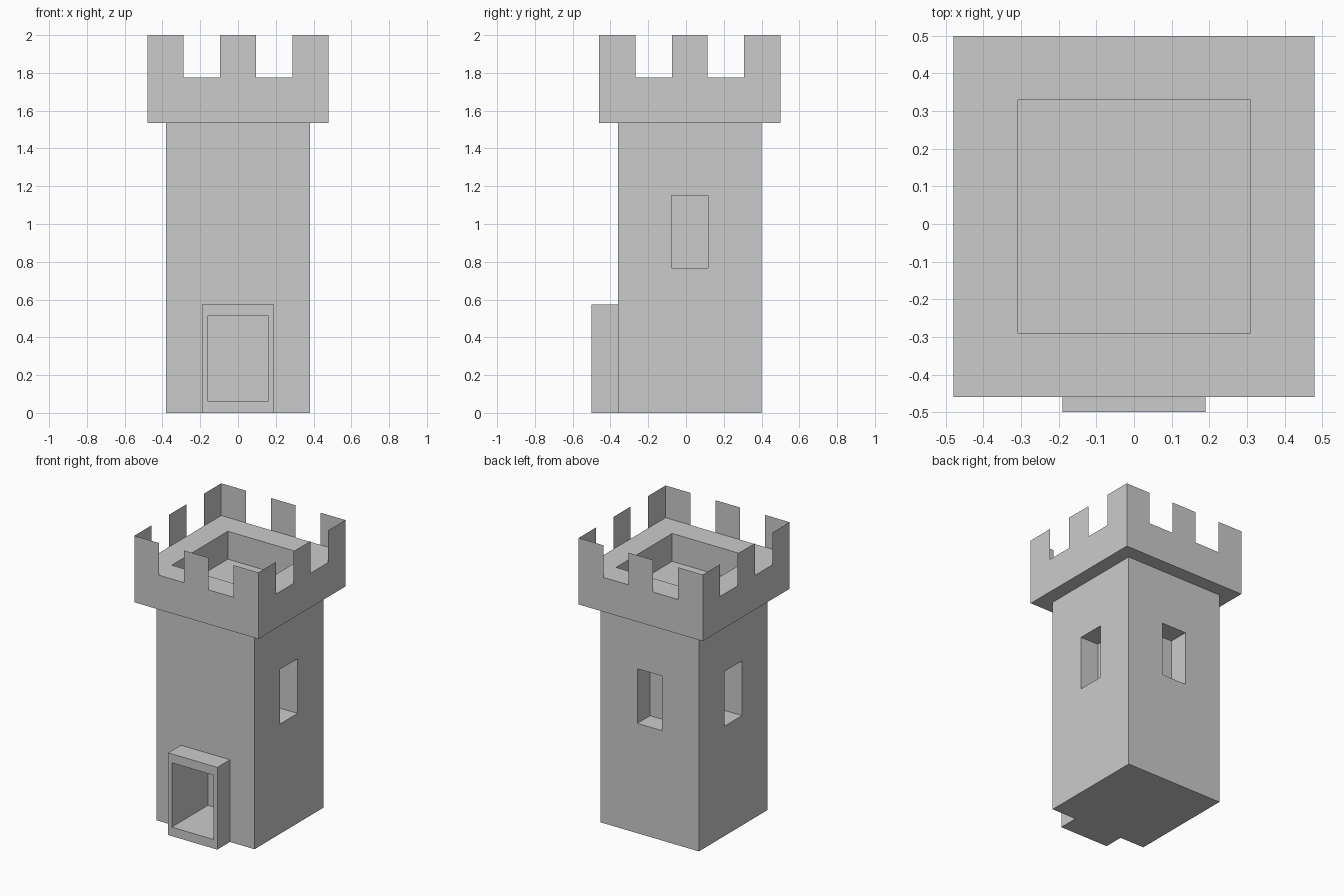
import bpy, bmesh, math
from mathutils import Matrix, Vector

if "Cube" in bpy.data.objects:
    bpy.data.objects.remove(bpy.data.objects["Cube"])

CY = 0.02                      # tower axis sits slightly behind the origin
BODY, RIM = 0.38, 0.48         # half widths of shaft and parapet
LEDGE, TOP = 1.775, 2.0


def add_object(name, bm):
    mesh = bpy.data.meshes.new(name)
    bm.to_mesh(mesh)
    bm.free()
    ob = bpy.data.objects.new(name, mesh)
    bpy.context.collection.objects.link(ob)
    return ob


def box(name, x0, x1, y0, y1, z0, z1):
    bm = bmesh.new()
    bmesh.ops.create_cube(bm, size=1)
    for v in bm.verts:
        v.co = Vector((x0 if v.co.x < 0 else x1,
                       y0 if v.co.y < 0 else y1,
                       z0 if v.co.z < 0 else z1))
    return add_object(name, bm)


def combine(target, tool, operation):
    tool.hide_render = True
    tool.hide_viewport = True
    mod = target.modifiers.new(tool.name, 'BOOLEAN')
    mod.operation = operation
    mod.solver = 'EXACT'
    mod.object = tool


# Shaft joined with the overhanging parapet and the door surround
tower = box("tower", -BODY, BODY, CY - BODY, CY + BODY, 0, 1.56)
combine(tower, box("parapet_block", -RIM, RIM, CY - RIM, CY + RIM, 1.535, LEDGE), 'UNION')
combine(tower, box("door_surround", -0.19, 0.19, -0.5, -0.2, 0, 0.575), 'UNION')

# Sunken roof, doorway and three window recesses
combine(tower, box("roof_cutter", -0.31, 0.31, CY - 0.31, CY + 0.31, 1.58, 1.9), 'DIFFERENCE')
combine(tower, box("door_cutter", -0.162, 0.162, -0.6, -0.1, 0.063, 0.513), 'DIFFERENCE')
D = 0.14
combine(tower, box("back_window_cutter", -0.096, 0.096, CY + BODY - D, 0.6, 0.768, 1.15), 'DIFFERENCE')
for name, s in (("right_window_cutter", 1), ("left_window_cutter", -1)):
    xs = sorted((s * (BODY - D), s * 0.6))
    combine(tower, box(name, *xs, CY - 0.096, CY + 0.096, 0.768, 1.15), 'DIFFERENCE')

# Paper-thin merlons on all four sides
bm = bmesh.new()
for k in range(4):
    place = Matrix.Translation((0, CY, 0)) @ Matrix.Rotation(k * math.pi / 2, 4, 'Z')
    for a, b in ((-RIM, -0.288), (-0.095, 0.095), (0.288, RIM)):
        pts = ((a, LEDGE), (b, LEDGE), (b, TOP), (a, TOP))
        bm.faces.new([bm.verts.new(place @ Vector((x, -RIM, z))) for x, z in pts])
bmesh.ops.remove_doubles(bm, verts=bm.verts, dist=1e-4)
add_object("merlons", bm)
